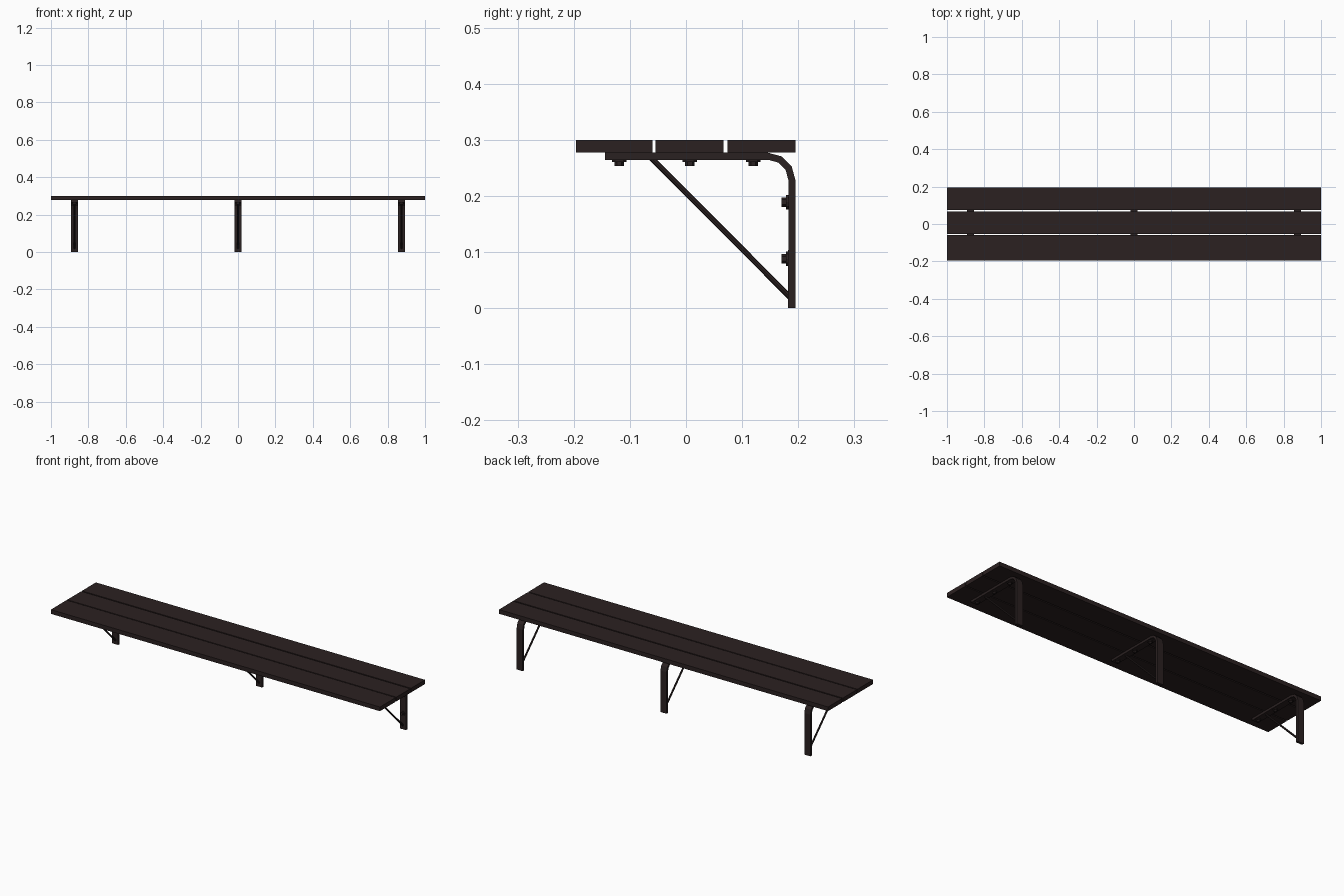
import bpy, bmesh, math
from mathutils import Vector

if "Cube" in bpy.data.objects:
    bpy.data.objects.remove(bpy.data.objects["Cube"])


def material(name, rgb):
    m = bpy.data.materials.new(name)
    m.diffuse_color = (*rgb, 1)
    m.use_nodes = True
    m.node_tree.nodes["Principled BSDF"].inputs["Base Color"].default_value = m.diffuse_color
    return m


WOOD = material("dark brown wood", (0.024, 0.0150, 0.0150))
METAL = material("dark brown metal", (0.023, 0.0150, 0.0150))


def finish(bm, name, mat):
    bmesh.ops.recalc_face_normals(bm, faces=bm.faces)
    me = bpy.data.meshes.new(name)
    bm.to_mesh(me)
    bm.free()
    me.materials.append(mat)
    ob = bpy.data.objects.new(name, me)
    bpy.context.collection.objects.link(ob)
    return ob


def extrude_profile(name, pts, x0, x1, mat):
    """Closed (y, z) outline extruded along x."""
    bm = bmesh.new()
    face = bm.faces.new([bm.verts.new((x0, y, z)) for y, z in pts])
    ext = bmesh.ops.extrude_face_region(bm, geom=[face])
    moved = [v for v in ext["geom"] if isinstance(v, bmesh.types.BMVert)]
    bmesh.ops.translate(bm, verts=moved, vec=(x1 - x0, 0, 0))
    return finish(bm, name, mat)


def rod(name, a, b, r, sides, mat):
    a, b = Vector(a), Vector(b)
    bm = bmesh.new()
    bmesh.ops.create_cone(bm, cap_ends=True, segments=sides, radius1=r,
                          radius2=r, depth=(b - a).length)
    ob = finish(bm, name, mat)
    ob.location = (a + b) / 2
    ob.rotation_euler = (b - a).to_track_quat('Z', 'Y').to_euler()
    return ob


# seat planks
for name, y0, y1 in (("front_plank", -0.196, -0.06),
                     ("middle_plank", -0.054, 0.067),
                     ("back_plank", 0.074, 0.195)):
    extrude_profile(name, [(y0, 0.277), (y1, 0.277), (y1, 0.30), (y0, 0.30)],
                    -1, 1, WOOD)


# bent flat-bar outline: outer edge, then inner edge back
def bend(radius):
    return [(0.146 + radius * math.sin(t), 0.228 + radius * math.cos(t))
            for t in (math.radians(30 * i) for i in range(4))]


bar = [(-0.144, 0.277)] + bend(0.049) + [(0.195, 0)]
bar += [(0.182, 0)] + bend(0.0365)[::-1] + [(-0.144, 0.2645)]

for side, x in (("left", -0.874), ("centre", 0), ("right", 0.874)):
    extrude_profile(side + "_bracket", bar, x - 0.0185, x + 0.0185, METAL)
    # diagonal brace
    rod(side + "_brace", (x, -0.062, 0.268), (x, 0.19, 0.015), 0.005, 8, METAL)
    # bolts: washer and hex head, under the seat and on the wall side
    places = [((x, y, 0.2655), Vector((0, 0, -1))) for y in (-0.119, 0.007, 0.12)]
    places += [((x, 0.183, z), Vector((0, -1, 0))) for z in (0.189, 0.088)]
    for i, (p, d) in enumerate(places):
        p = Vector(p)
        rod(f"{side}_washer_{i}", p, p + d * 0.005, 0.013, 12, METAL)
        rod(f"{side}_bolt_{i}", p, p + d * 0.0125, 0.0085, 6, METAL)
